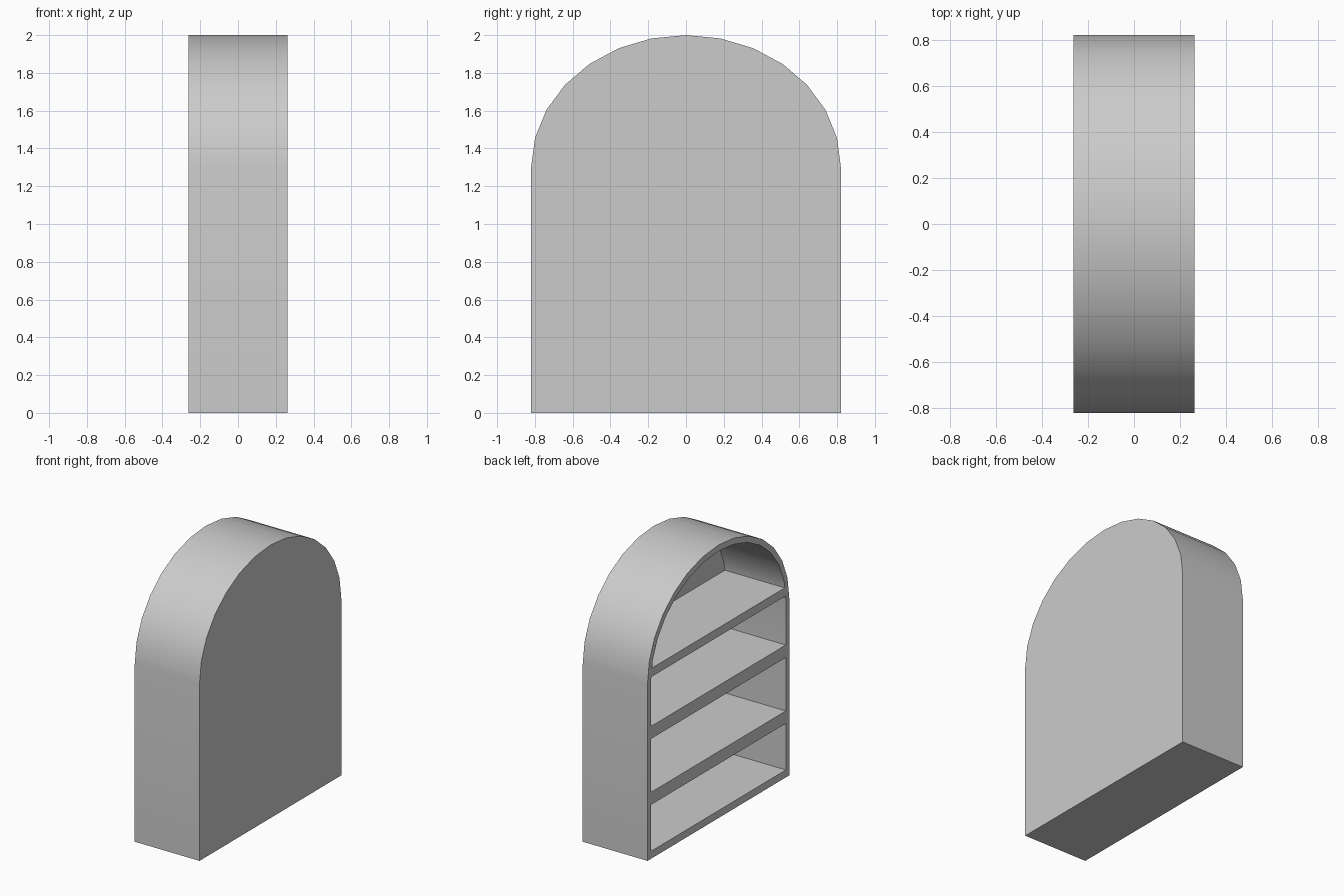
import bpy, bmesh, math
from mathutils import Vector

if "Cube" in bpy.data.objects:
    bpy.data.objects.remove(bpy.data.objects["Cube"])

SPRING = 1.30          # height where the arch starts
X0, X1 = -0.2625, 0.2625   # open face, back face


def arch_prism(name, half_w, rise, z_lo, z_hi, x_lo, x_hi, segs=14):
    """Arched outline in the YZ plane, trimmed to z_lo..z_hi, extruded along x."""
    bm = bmesh.new()
    pts = [(half_w, z_lo)]
    for i in range(segs + 1):
        a = math.pi * i / segs
        pts.append((half_w * math.cos(a), SPRING + rise * math.sin(a)))
    pts.append((-half_w, z_lo))
    if z_lo > SPRING:
        pts[0], pts[-1] = (half_w, 0), (-half_w, 0)
    bm.faces.new([bm.verts.new((x_lo, y, z)) for y, z in pts])
    for z, n in ((z_lo, -1), (z_hi, 1)):
        bmesh.ops.bisect_plane(bm, geom=bm.verts[:] + bm.edges[:] + bm.faces[:],
                               dist=1e-5, plane_co=(0, 0, z),
                               plane_no=(0, 0, n), clear_outer=True)
    ext = bmesh.ops.extrude_face_region(bm, geom=bm.faces[:])
    verts = [g for g in ext["geom"] if isinstance(g, bmesh.types.BMVert)]
    bmesh.ops.translate(bm, verts=verts, vec=Vector((x_hi - x_lo, 0, 0)))
    bmesh.ops.recalc_face_normals(bm, faces=bm.faces[:])
    mesh = bpy.data.meshes.new(name)
    bm.to_mesh(mesh)
    bm.free()
    obj = bpy.data.objects.new(name, mesh)
    bpy.context.collection.objects.link(obj)
    return obj


# Solid arched case
case = arch_prism("bookcase", 0.82, 0.70, 0.0, 2.1, X0, X1)
bpy.context.view_layer.objects.active = case
case.select_set(True)

# Compartments hollowed from the open side, leaving shelves and a back panel
for lo, hi in ((0.055, 0.395), (0.487, 0.878), (0.97, 1.33), (1.393, 2.1)):
    cutter = arch_prism("compartment_cutter", 0.78, 0.655, lo, hi, X0 - 0.1, X1 - 0.04)
    cutter.hide_render = True
    mod = case.modifiers.new("hollow", "BOOLEAN")
    mod.operation = "DIFFERENCE"
    mod.solver = "EXACT"
    mod.object = cutter
    bpy.ops.object.modifier_apply(modifier=mod.name)
    bpy.data.objects.remove(cutter)

# Smooth arch, crisp edges
bpy.ops.object.shade_smooth_by_angle(angle=math.radians(30))
